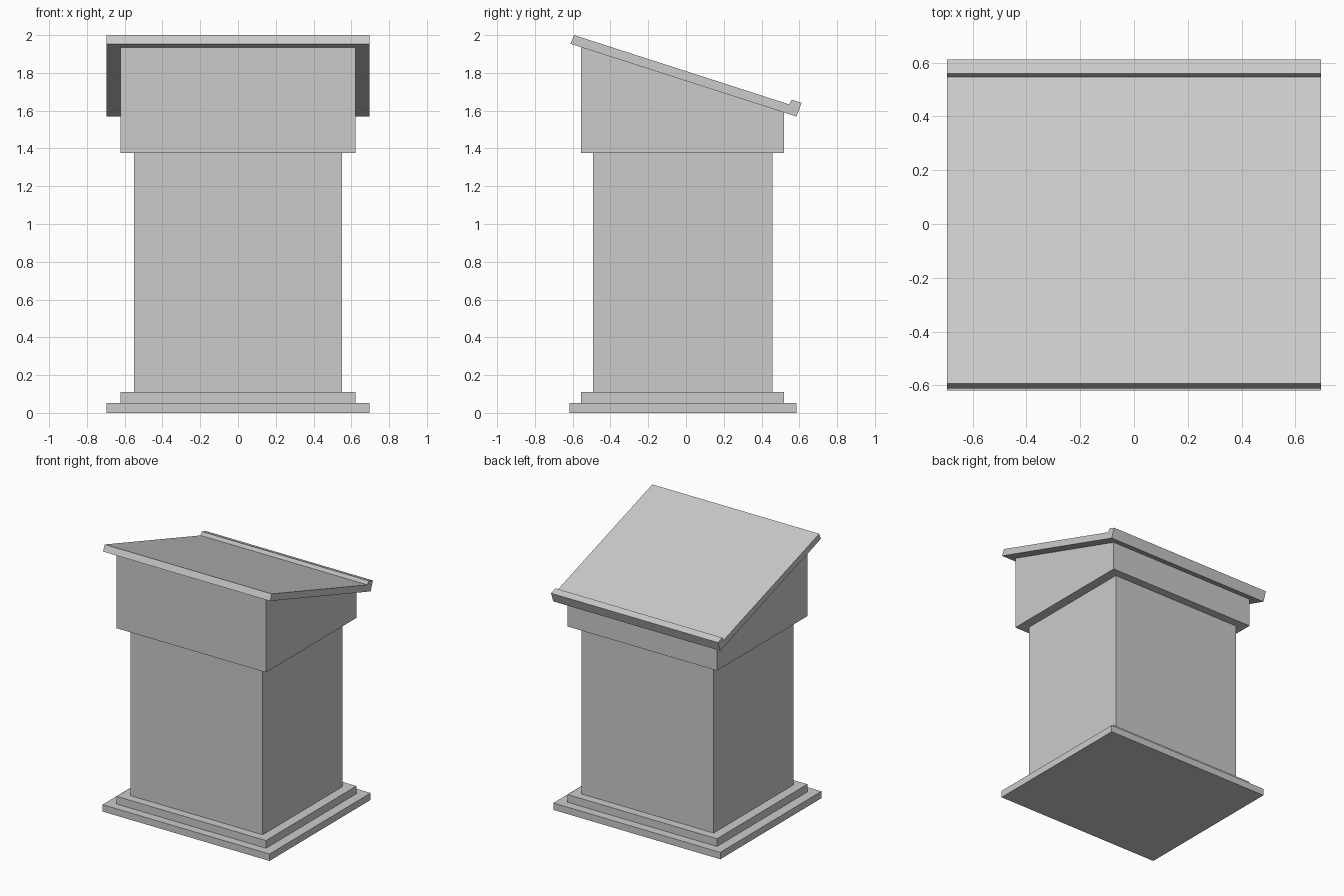
import bpy
import bmesh

cube = bpy.data.objects.get("Cube")
if cube:
    bpy.data.objects.remove(cube, do_unlink=True)

# Single matte grey
grey = bpy.data.materials.new("light_grey")
grey.use_nodes = True
colour = (0.6, 0.6, 0.6, 1)
grey.diffuse_color = colour
grey.node_tree.nodes["Principled BSDF"].inputs["Base Color"].default_value = colour


def extrude_profile(name, half_width, profile):
    """Extrude a side profile of (y, z) points across the width."""
    bm = bmesh.new()
    face = bm.faces.new([bm.verts.new((-half_width, y, z)) for y, z in profile])
    result = bmesh.ops.extrude_face_region(bm, geom=[face])
    moved = [v for v in result["geom"] if isinstance(v, bmesh.types.BMVert)]
    bmesh.ops.translate(bm, verts=moved, vec=(2 * half_width, 0, 0))
    bmesh.ops.recalc_face_normals(bm, faces=bm.faces)
    mesh = bpy.data.meshes.new(name)
    bm.to_mesh(mesh)
    bm.free()
    mesh.materials.append(grey)
    obj = bpy.data.objects.new(name, mesh)
    bpy.context.collection.objects.link(obj)
    return obj


def block(name, half_width, front, back, bottom, top):
    return extrude_profile(name, half_width, [
        (front, bottom), (back, bottom), (back, top), (front, top)])


# Stepped foot and column
block("base_slab", 0.695, -0.618, 0.585, 0, 0.052)
block("base_step", 0.622, -0.555, 0.52, 0.052, 0.11)
block("column", 0.55, -0.492, 0.457, 0.11, 1.375)

# Wider head with a sloping top
extrude_profile("head", 0.622, [
    (-0.555, 1.375), (0.52, 1.375), (0.52, 1.591), (-0.555, 1.937)])

# Slanted reading board with a raised lip along its low edge
extrude_profile("reading_board", 0.695, [
    (-0.612, 1.954), (0.585, 1.569), (0.612, 1.641),
    (0.56, 1.658), (0.547, 1.633), (-0.592, 2.0)])
